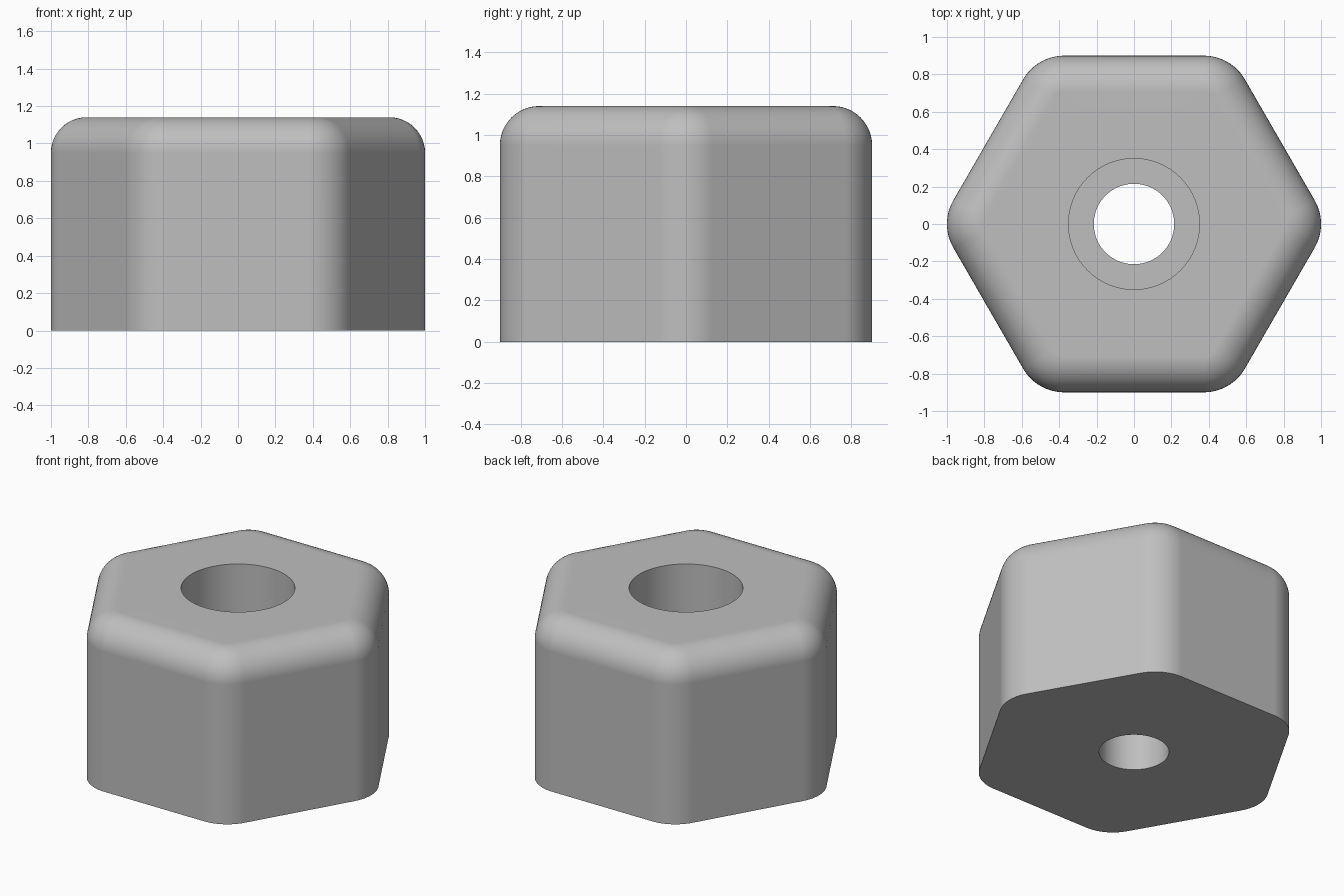
import bpy
import bmesh
from math import cos, sin, pi, radians

cube = bpy.data.objects.get("Cube")
if cube:
    bpy.data.objects.remove(cube, do_unlink=True)

APOTHEM, HEIGHT = 0.90, 1.14
CORNER, FILLET = 0.253, 0.19        # vertical corner and top edge radii
RECESS, BORE, SEAT_Z = 0.35, 0.215, 0.52
STEPS = 12                          # segments per rounded corner
COUNT = 6 * (STEPS + 1)


def hex_ring(bm, inset, z):
    """Rounded hexagon, points on +x and -x, shrunk by inset."""
    reach = (APOTHEM - CORNER) / cos(pi / 6)
    radius = CORNER - inset
    ring = []
    for side in range(6):
        mid = side * pi / 3
        for i in range(STEPS + 1):
            a = mid + (i / STEPS - 0.5) * pi / 3
            ring.append(bm.verts.new((reach * cos(mid) + radius * cos(a),
                                      reach * sin(mid) + radius * sin(a), z)))
    return ring


def round_ring(bm, radius, z):
    """Circle with the same point count, lined up with the hexagon."""
    ring = []
    for i in range(COUNT):
        a = -pi / 6 + (i + 0.5) / COUNT * 2 * pi
        ring.append(bm.verts.new((radius * cos(a), radius * sin(a), z)))
    return ring


# Closed skin: up the outside, over the fillet, down the stepped hole
bm = bmesh.new()
rings = [hex_ring(bm, 0, 0)]
for i in range(STEPS + 1):
    a = i / STEPS * pi / 2
    rings.append(hex_ring(bm, FILLET * (1 - cos(a)),
                          HEIGHT - FILLET * (1 - sin(a))))
for radius, z in ((RECESS, HEIGHT), (RECESS, SEAT_Z), (BORE, SEAT_Z), (BORE, 0)):
    rings.append(round_ring(bm, radius, z))
for lower, upper in zip(rings, rings[1:] + rings[:1]):
    for i in range(COUNT):
        j = (i + 1) % COUNT
        bm.faces.new((lower[i], lower[j], upper[j], upper[i]))
bmesh.ops.recalc_face_normals(bm, faces=bm.faces)

mesh = bpy.data.meshes.new("hexagonal_foot")
bm.to_mesh(mesh)
bm.free()
foot = bpy.data.objects.new("hexagonal_foot", mesh)
bpy.context.collection.objects.link(foot)

# Plain grey material
grey = bpy.data.materials.new("light_grey")
grey.use_nodes = True
colour = (0.52, 0.52, 0.52, 1)
grey.diffuse_color = colour
grey.node_tree.nodes["Principled BSDF"].inputs["Base Color"].default_value = colour
mesh.materials.append(grey)

# Smooth fillets, crisp rims, level flats
bpy.ops.object.select_all(action='DESELECT')
foot.select_set(True)
bpy.context.view_layer.objects.active = foot
bpy.ops.object.shade_smooth_by_angle(angle=radians(30))
weighted = foot.modifiers.new("level_flats", 'WEIGHTED_NORMAL')
weighted.keep_sharp = True
